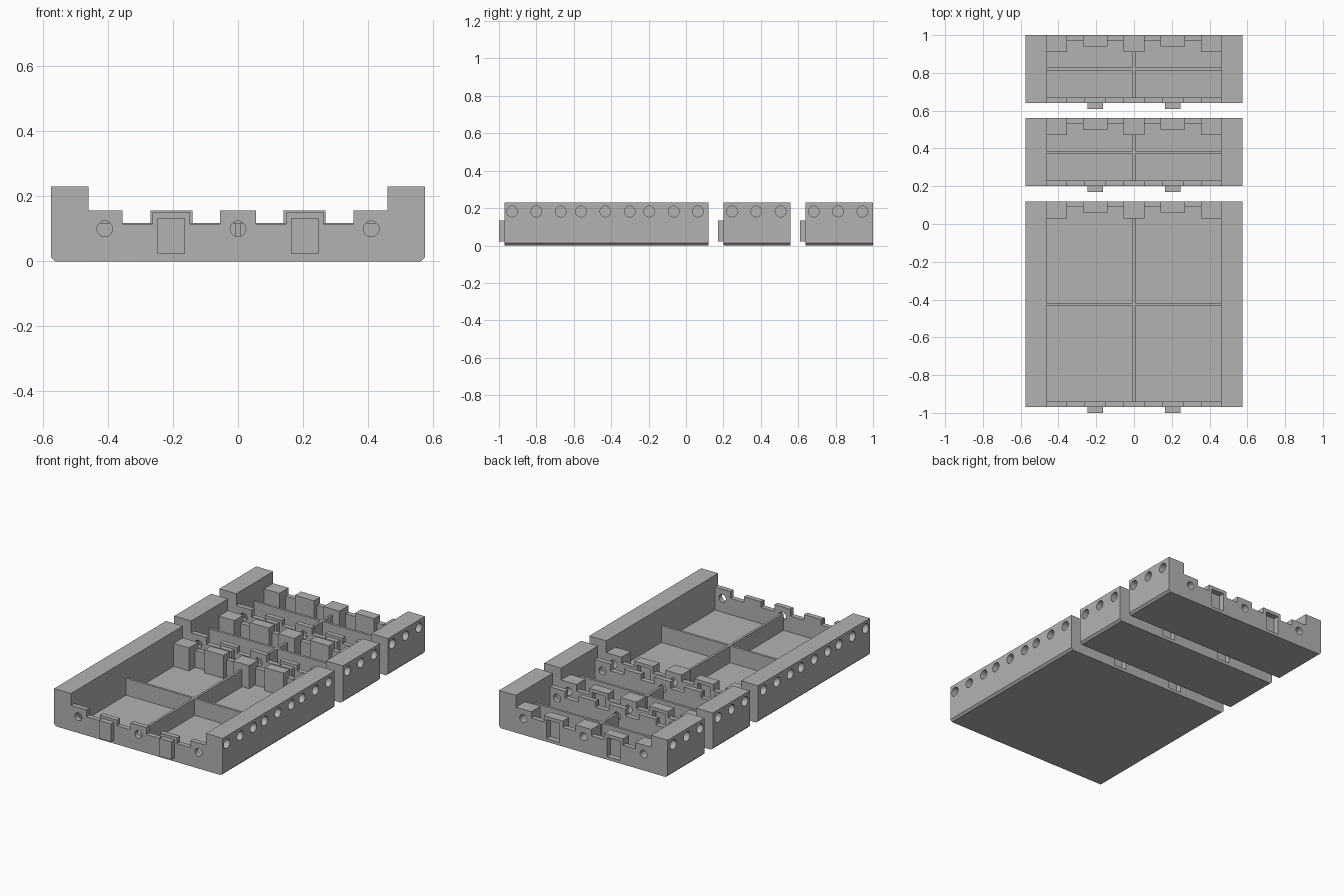
import bpy, bmesh, math
from mathutils import Matrix

if "Cube" in bpy.data.objects:
    bpy.data.objects.remove(bpy.data.objects["Cube"])

grey = bpy.data.materials.new("plain grey")
grey.diffuse_color = (0.45, 0.45, 0.45, 1)
grey.use_nodes = True
grey.node_tree.nodes["Principled BSDF"].inputs["Base Color"].default_value = grey.diffuse_color

HALF_W, INNER, TOP, FLOOR = 0.575, 0.46, 0.23, 0.015
WALL = 0.03


def finish(bm, name):
    bmesh.ops.recalc_face_normals(bm, faces=bm.faces)
    me = bpy.data.meshes.new(name)
    bm.to_mesh(me)
    bm.free()
    me.materials.append(grey)
    ob = bpy.data.objects.new(name, me)
    bpy.context.collection.objects.link(ob)
    return ob


def extrude_profile(name, half, y0, y1):
    """Mirror a half profile (x >= 0, bottom centre to top centre) and extrude it along y."""
    pts = half + [(-x, z) for x, z in reversed(half) if x > 0]
    bm = bmesh.new()
    face = bm.faces.new([bm.verts.new((x, y0, z)) for x, z in pts])
    ext = bmesh.ops.extrude_face_region(bm, geom=[face])
    verts = [v for v in ext["geom"] if isinstance(v, bmesh.types.BMVert)]
    bmesh.ops.translate(bm, verts=verts, vec=(0, y1 - y0, 0))
    return finish(bm, name)


def add_box(bm, x0, x1, y0, y1, z0, z1):
    m = Matrix.Translation(((x0 + x1) / 2, (y0 + y1) / 2, (z0 + z1) / 2))
    m = m @ Matrix.Diagonal((x1 - x0, y1 - y0, z1 - z0, 1))
    bmesh.ops.create_cube(bm, size=1, matrix=m)


def boxes(name, specs):
    bm = bmesh.new()
    for s in specs:
        add_box(bm, *s)
    return finish(bm, name)


def add_rod(bm, centre, radius, depth, axis):
    m = Matrix.Translation(centre) @ Matrix.Rotation(math.pi / 2, 4, axis)
    bmesh.ops.create_cone(bm, cap_ends=True, segments=32, radius1=radius,
                          radius2=radius, depth=depth, matrix=m)


def combine(target, other, operation):
    """Apply a boolean and discard the operand."""
    mod = target.modifiers.new("join", "BOOLEAN")
    mod.operation, mod.solver, mod.object = operation, "EXACT", other
    bpy.context.view_layer.objects.active = target
    bpy.ops.object.modifier_apply(modifier=mod.name)
    bpy.data.objects.remove(other, do_unlink=True)


def notched(gap, low):
    """Half profile of an end wall with raised merlons."""
    hi = 0.157
    return [(0, 0.008), (0.48, 0.008), (0.48, hi), (0.355, hi), (0.355, low),
            (0.27 - gap, low), (0.27 - gap, hi - gap), (0.14 + gap, hi - gap),
            (0.14 + gap, low), (0.055, low), (0.055, hi), (0, hi)]


def build_tray(name, y0, y1, side_holes):
    # channel-shaped body with chamfered lower edges
    c = 0.013
    tray = extrude_profile(name, [(0, 0), (HALF_W - c, 0), (HALF_W, c), (HALF_W, TOP),
                                  (INNER, TOP), (INNER, FLOOR), (0, FLOOR)], y0, y1)
    # end walls
    combine(tray, extrude_profile("front_wall", notched(0.007, 0.115), y0, y0 + WALL), "UNION")
    combine(tray, extrude_profile("rear_wall", notched(0, 0.118), y1 - WALL, y1), "UNION")
    # thick blocks behind the rear wall
    blocks = [(-0.055, 0.055, y1 - 0.09)]
    for s in (-1, 1):
        for a, b, d in ((0.355, 0.47, 0.09), (0.14, 0.27, 0.06)):
            blocks.append((min(s * a, s * b), max(s * a, s * b), y1 - d))
    combine(tray, boxes("rear_blocks", [(a, b, y, y1 - 0.01, 0.008, 0.157)
                                        for a, b, y in blocks]), "UNION")
    # thin dividers
    mid = (y0 + y1) / 2
    t = 0.0075
    combine(tray, boxes("cross_divider", [(-0.47, 0.47, mid - t, mid + t, 0.008, 0.118)]), "UNION")
    combine(tray, boxes("long_divider", [(-t, t, y0 + 0.02, y1 - 0.08, 0.008, 0.118)]), "UNION")
    # front pegs and matching rear sockets
    spans = ((-0.247, -0.165), (0.165, 0.247))
    combine(tray, boxes("pegs", [(a, b, y0 - 0.03, y0 + 0.01, 0.022, 0.133)
                                 for a, b in spans]), "UNION")
    combine(tray, boxes("sockets", [(a - 0.003, b + 0.003, y1 - 0.035, y1 + 0.02, 0.019, 0.136)
                                    for a, b in spans]), "DIFFERENCE")
    # round holes: through the front wall, blind in the rear blocks and side walls
    bm = bmesh.new()
    for x in (-0.41, 0, 0.41):
        add_rod(bm, (x, y0, 0.1), 0.024, 2 * WALL, "X")
        add_rod(bm, (x, y1, 0.1), 0.024, 0.12, "X")
    for y in side_holes:
        for s in (-1, 1):
            add_rod(bm, (s * HALF_W, y, 0.182), 0.029, 0.12, "Y")
    combine(tray, finish(bm, "holes"), "DIFFERENCE")
    # smooth the hole walls only
    bpy.ops.object.select_all(action="DESELECT")
    tray.select_set(True)
    bpy.context.view_layer.objects.active = tray
    bpy.ops.object.shade_smooth_by_angle(angle=math.radians(30))


build_tray("long_tray", -0.97, 0.12,
           [c + d for c in (-0.8, -0.431, -0.066) for d in (-0.13, 0, 0.13)])
build_tray("middle_short_tray", 0.20, 0.56, [0.246, 0.376, 0.506])
build_tray("rear_short_tray", 0.64, 1.0, [0.683, 0.813, 0.943])
